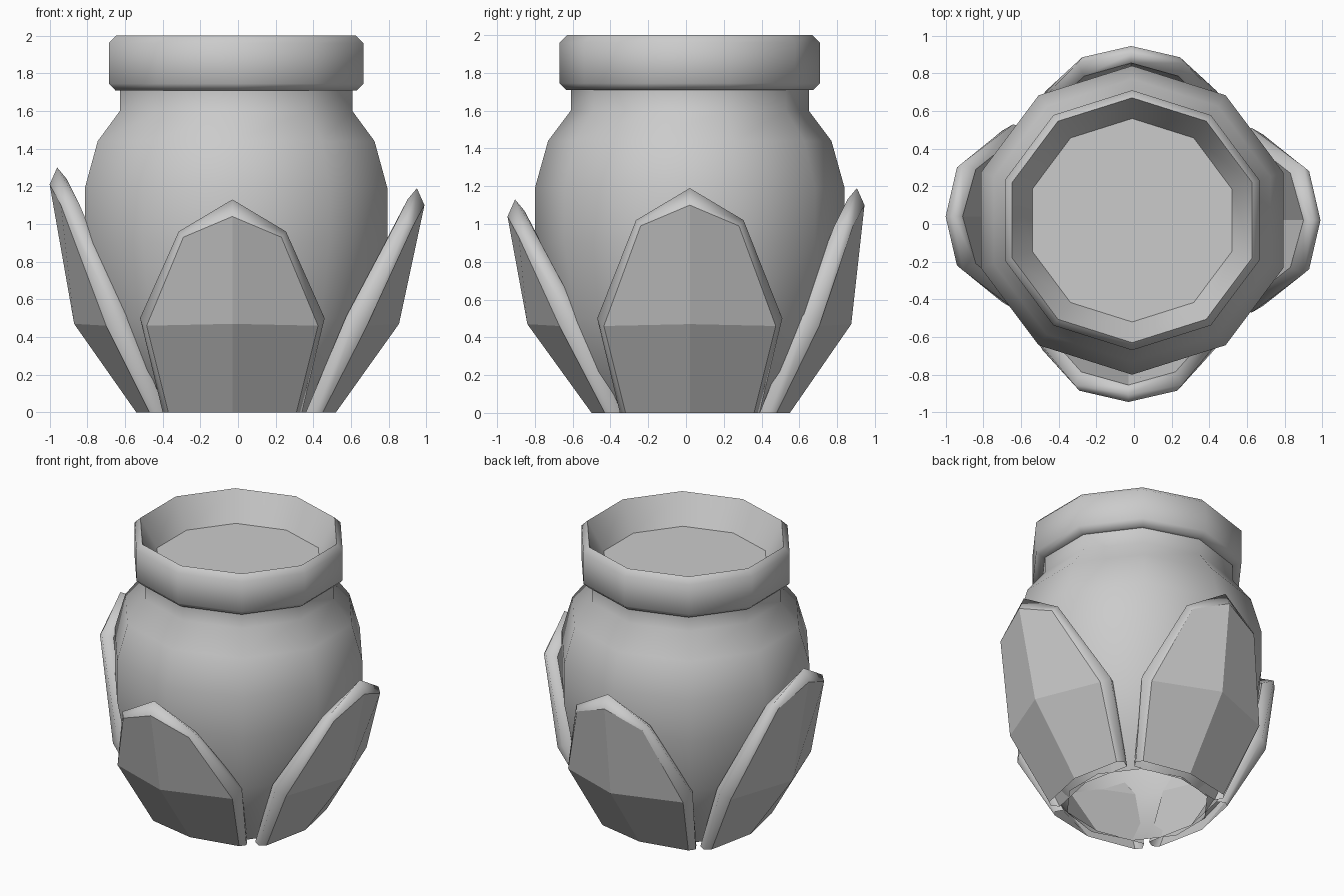
import bpy
from math import sin, cos, pi, radians

if "Cube" in bpy.data.objects:
    bpy.data.objects.remove(bpy.data.objects["Cube"])

SIDES = 10


def make_object(name, verts, faces):
    mesh = bpy.data.meshes.new(name)
    mesh.from_pydata(verts, [], faces)
    mesh.update()
    ob = bpy.data.objects.new(name, mesh)
    bpy.context.collection.objects.link(ob)
    return ob


def lathe(name, profile, cap_end=False):
    """Revolve (radius, z) points into a ten-sided shell."""
    verts = [(r * 1.03 * cos(pi / 2 + 2 * pi * k / SIDES) - 0.01,
              r * sin(pi / 2 + 2 * pi * k / SIDES) + 0.02, z)
             for r, z in profile for k in range(SIDES)]
    faces = []
    for j in range(len(profile) - 1):
        for k in range(SIDES):
            a, b = j * SIDES + k, j * SIDES + (k + 1) % SIDES
            faces.append((a, b, b + SIDES, a + SIDES))
    if cap_end:
        start = (len(profile) - 1) * SIDES
        faces.append(tuple(range(start, start + SIDES)))
    ob = make_object(name, verts, faces)
    bpy.ops.object.select_all(action='DESELECT')
    ob.select_set(True)
    bpy.context.view_layer.objects.active = ob
    bpy.ops.object.shade_smooth_by_angle(angle=radians(50))


def leaf(name, angle, height, r0, r1, r2, shift):
    """Faceted leaf with a smooth rounded rim, built facing -y then turned."""
    h = height
    # Half outlines (half width, distance out, z): front face, rim crest, back face
    halves = [
        [(.34, r0 - .07, 0), (.455, r1 - .17, .46), (.26, r2 - .06, h - .20), (0, r2, h - .09)],
        [(.37, r0 - .11, 0), (.49, r1 - .23, .50), (.285, r2 - .09, h - .17), (0, r2 - .04, h)],
        [(.34, r0 - .16, 0), (.45, r1 - .28, .51), (.25, r2 - .16, h - .20), (0, r2 - .09, h - .06)],
    ]
    verts = []
    for half in halves:
        ring = [(-w, -r, z) for w, r, z in half]
        ring += [(w, -r, z) for w, r, z in reversed(half[:-1])]
        verts += ring
    # Centre line points of the front and back
    verts += [(0, -r0, 0), (0, -r1, .47), (0, -r0 + .09, 0), (0, -r1 + .10, .50)]
    faces = []
    for base in (0, 7):
        for k in range(6):
            a = base + k
            faces.append((a, a + 7, a + 8, a + 1))
    rim_count = len(faces)
    for o, low, mid, flip in ((0, 21, 22, False), (14, 23, 24, True)):
        for f in ((o, low, mid, o + 1), (low, o + 6, o + 5, mid),
                  (o + 1, mid, o + 3, o + 2), (mid, o + 5, o + 4, o + 3)):
            faces.append(f[::-1] if flip else f)
    ob = make_object(name, [(x + shift, y, z) for x, y, z in verts], faces)
    for p in ob.data.polygons:
        p.use_smooth = p.index < rim_count
    ob.rotation_euler.z = radians(angle)


# Jar body, open at the bottom
lathe("jar_body", [(.46, 0), (.62, .22), (.745, .5), (.82, .9), (.82, 1.19),
                   (.75, 1.44), (.63, 1.6), (.63, 1.71)])

# Bevelled rim with a recessed lid
lathe("jar_rim", [(.62, 1.71), (.655, 1.71), (.69, 1.745), (.69, 1.96),
                  (.65, 2.0), (.54, 1.8)], cap_end=True)

# Four leaves of slightly different height
leaf("front_leaf", 0, 1.13, .50, .84, .945, -.03)
leaf("right_leaf", 90, 1.19, .52, .855, .99, .02)
leaf("back_leaf", 180, 1.19, .55, .875, .945, .015)
leaf("left_leaf", 270, 1.30, .54, .87, 1.0, -.04)
